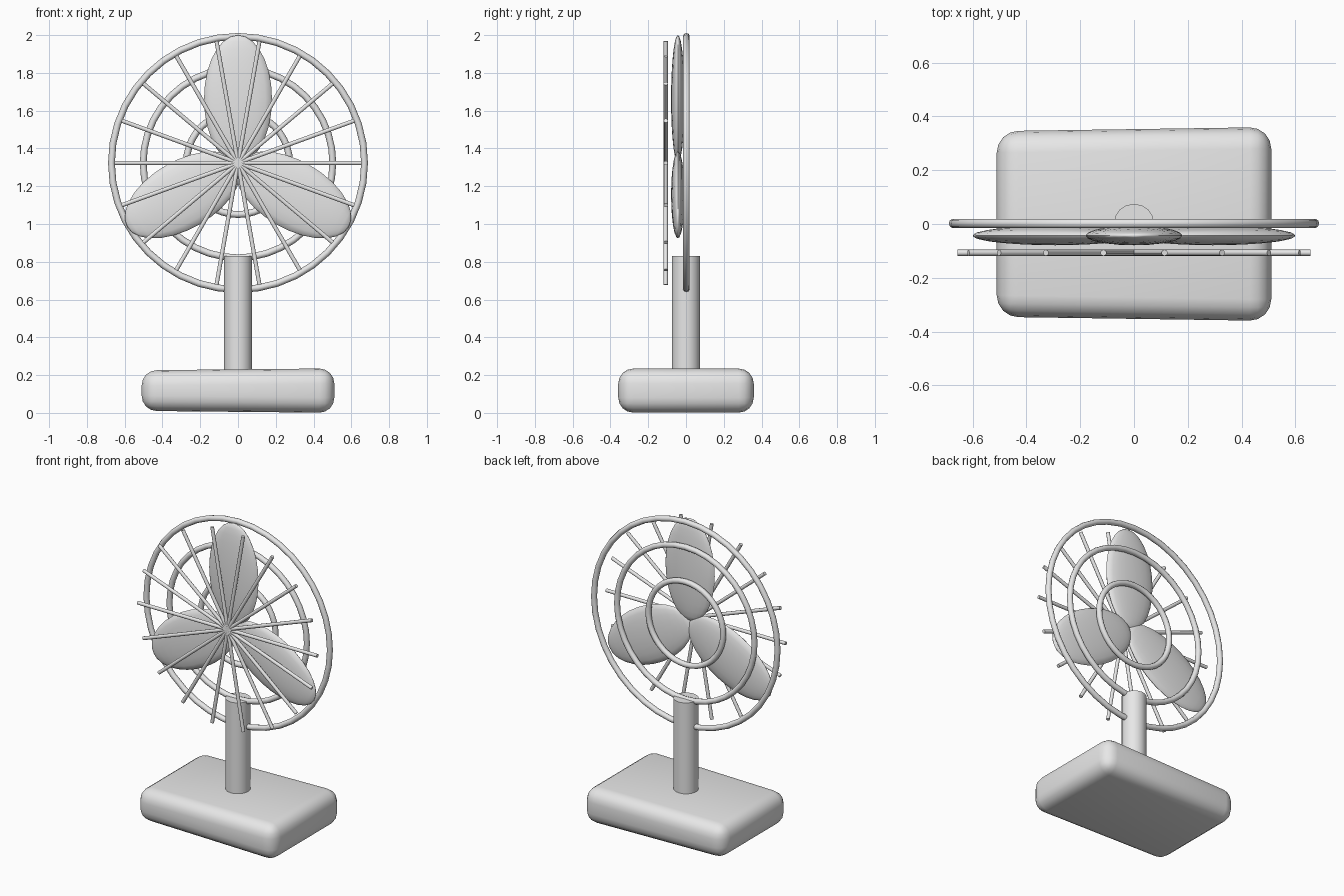
import bpy, bmesh, math
from mathutils import Matrix

if "Cube" in bpy.data.objects:
    bpy.data.objects.remove(bpy.data.objects["Cube"])

HUB_Z = 1.323
grey = bpy.data.materials.new("plain_grey")
grey.diffuse_color = (0.8, 0.8, 0.8, 1)
grey.use_nodes = True
grey.node_tree.nodes["Principled BSDF"].inputs["Base Color"].default_value = grey.diffuse_color


def finish(name, angle=40):
    ob = bpy.context.object
    ob.name = name
    ob.data.materials.append(grey)
    bpy.ops.object.transform_apply(location=True, rotation=True, scale=True)
    bpy.ops.object.shade_smooth_by_angle(angle=math.radians(angle))
    return ob


# Base: rounded box, a touch larger toward the right end
bpy.ops.mesh.primitive_cube_add(size=1)
base = bpy.context.object
for v in base.data.vertices:
    right = v.co.x > 0
    v.co.x *= 1.02
    v.co.y *= 0.72 if right else 0.69
    v.co.z = 0.118 + v.co.z * (0.235 if right else 0.215)
bevel = base.modifiers.new("rounding", "BEVEL")
bevel.width = 0.08
bevel.segments = 4
bpy.ops.object.modifier_apply(modifier="rounding")
finish("base")

# Column
bpy.ops.mesh.primitive_cylinder_add(vertices=16, radius=0.075, depth=0.68, location=(0, 0, 0.49))
finish("column")

# Concentric guard rings
for name, radius in (("outer_ring", 0.67), ("middle_ring", 0.502), ("inner_ring", 0.273)):
    bpy.ops.mesh.primitive_torus_add(major_radius=radius, minor_radius=0.018,
                                     major_segments=40, minor_segments=10,
                                     location=(0, 0.002, HUB_Z), rotation=(math.pi / 2, 0, 0))
    finish(name, 60)

# Three flattened ellipsoid blades reaching out from the hub
for i in range(3):
    turn = Matrix.Translation((0, -0.043, HUB_Z)) @ Matrix.Rotation(i * math.tau / 3, 4, "Y")
    bpy.ops.mesh.primitive_uv_sphere_add(segments=20, ring_count=14, radius=1)
    bpy.context.object.matrix_world = (turn @ Matrix.Translation((0, 0, 0.3385))
                                       @ Matrix.Diagonal((0.18, 0.036, 0.3385, 1)))
    finish(f"blade_{i + 1}", 60)

# Front guard: nine full-width rods crossing at the hub
for i in range(9):
    bpy.ops.mesh.primitive_cylinder_add(vertices=10, radius=0.0115, depth=1.31,
                                        location=(0, -0.107, HUB_Z),
                                        rotation=(0, math.pi / 2 + i * math.pi / 9, 0))
    finish(f"guard_rod_{i + 1}", 50)
